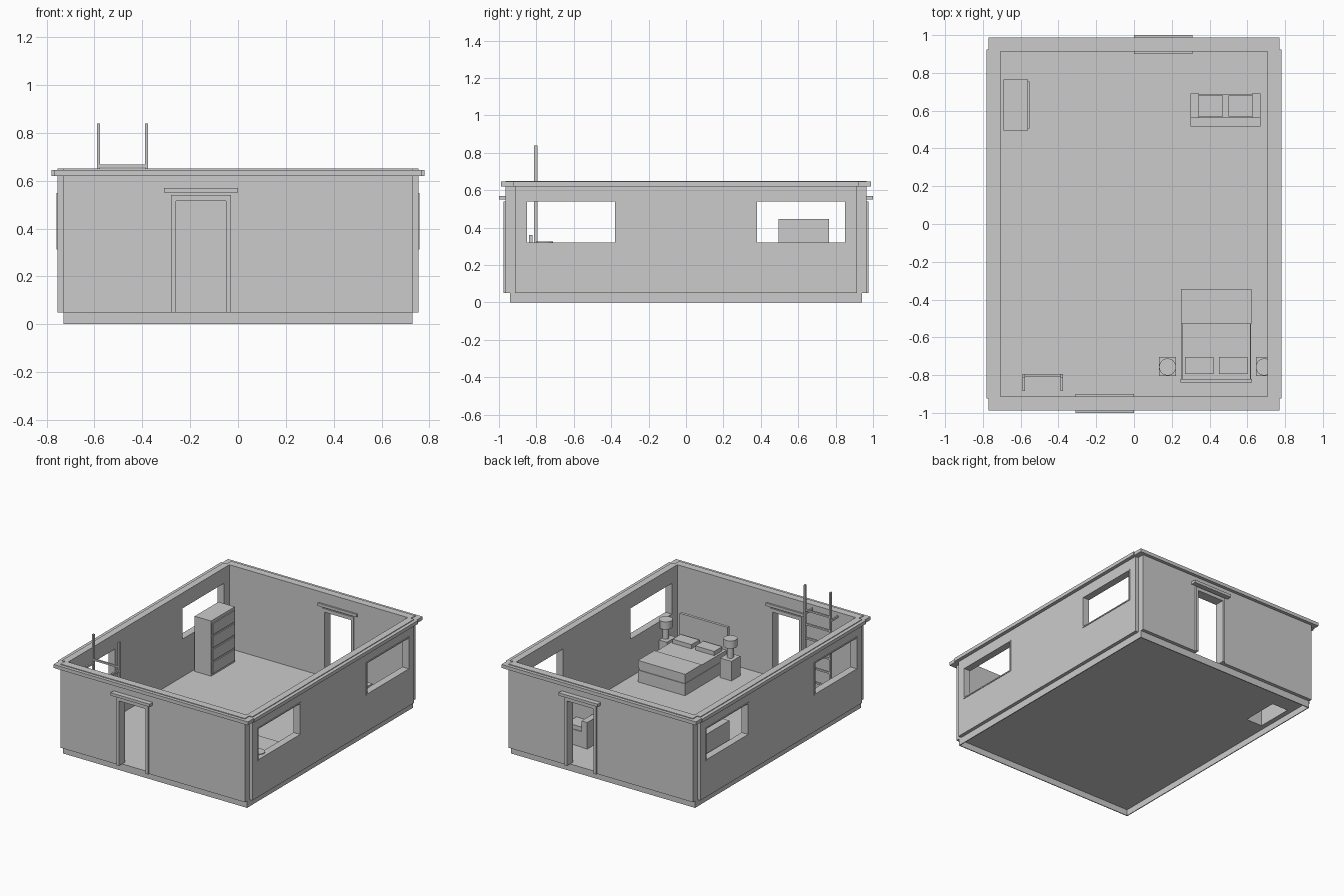
import bpy
import bmesh
from mathutils import Matrix

old = bpy.data.objects.get("Cube")
if old:
    bpy.data.objects.remove(old, do_unlink=True)

grey = bpy.data.materials.new("plain_grey")
grey.use_nodes = True
COLOUR = (0.6, 0.6, 0.6, 1)
grey.diffuse_color = COLOUR
grey.node_tree.nodes["Principled BSDF"].inputs["Base Color"].default_value = COLOUR


def finish(name, bm):
    mesh = bpy.data.meshes.new(name)
    bm.to_mesh(mesh)
    bm.free()
    mesh.materials.append(grey)
    obj = bpy.data.objects.new(name, mesh)
    bpy.context.collection.objects.link(obj)
    return obj


def add_box(bm, x, y, z):
    size = [b - a for a, b in (x, y, z)]
    mid = [(a + b) / 2 for a, b in (x, y, z)]
    bmesh.ops.create_cube(bm, size=1, matrix=Matrix.Translation(mid) @ Matrix.Diagonal((*size, 1)))


def boxes(name, *parts):
    bm = bmesh.new()
    for part in parts:
        add_box(bm, *part)
    return finish(name, bm)


def holed_slab(name, u, v, w, holes, place):
    """Slab over u and v, w thick, with rectangular holes cut through."""
    us = sorted({*u, *(a for h in holes for a in h[0])})
    vs = sorted({*v, *(a for h in holes for a in h[1])})
    bm = bmesh.new()
    grid = [[bm.verts.new(place(a, b, w[0])) for b in vs] for a in us]
    for i in range(len(us) - 1):
        for j in range(len(vs) - 1):
            cu, cv = (us[i] + us[i + 1]) / 2, (vs[j] + vs[j + 1]) / 2
            if not any(h[0][0] < cu < h[0][1] and h[1][0] < cv < h[1][1] for h in holes):
                bm.faces.new((grid[i][j], grid[i + 1][j], grid[i + 1][j + 1], grid[i][j + 1]))
    new = bmesh.ops.extrude_face_region(bm, geom=bm.faces[:], use_keep_orig=True)["geom"]
    far = [e for e in new if isinstance(e, bmesh.types.BMVert)]
    bmesh.ops.translate(bm, verts=far, vec=place(0, 0, w[1] - w[0]))
    bmesh.ops.delete(bm, geom=[x for x in bm.verts if not x.link_faces], context='VERTS')
    bmesh.ops.recalc_face_normals(bm, faces=bm.faces[:])
    return finish(name, bm)


def sheet(name, u, v, w, place, flip=False):
    """Flat single-sided panel lying on a wall."""
    bm = bmesh.new()
    corners = [(u[0], v[0]), (u[1], v[0]), (u[1], v[1]), (u[0], v[1])]
    face = bm.faces.new([bm.verts.new(place(a, b, w)) for a, b in corners])
    if flip:
        face.normal_flip()
    return finish(name, bm)


def turned(span, sign):
    """Range after a half turn when sign is -1."""
    return tuple(sorted(sign * v for v in span))


FLOOR = 0.05
WALL_TOP = 0.65
OPEN_Z = (0.32, 0.54)
WINDOWS = ((-0.85, -0.38), (0.38, 0.85))
DOOR_X = (-0.26, -0.05)
DOOR_TOP = 0.515
BX, BY = 0.73, 0.94


def flat(u, v, w):
    return (u, v, w)


# Thin floor with a gap under the chest, on a hollow skirting
holed_slab("floor", (-BX, BX), (-BY, BY), (0.044, FLOOR),
           [((-0.689, -0.561), (0.496, 0.763))], flat)
RIM = 0.006
holed_slab("base_skirting", (-BX, BX), (-BY, BY), (0, 0.046),
           [((RIM - BX, BX - RIM), (RIM - BY, BY - RIM))], flat)

for s, side in ((1, "front"), (-1, "back")):
    def T(x, y, z, s=s):
        return turned(x, s), turned(y, s), z

    def on_end(u, v, w, s=s):
        return (s * u, -s * w, v)

    # End wall with doorway and flat panel
    holed_slab(side + "_wall", (-0.73, 0.73), (FLOOR, WALL_TOP), (0.912, 0.965),
               [(DOOR_X, (FLOOR, DOOR_TOP))], on_end)
    sheet(side + "_wall_panel", (-0.68, -0.29), (0.245, 0.48), 0.967, on_end)
    # Door trim and lintel
    fy = (-0.977, -0.905)
    boxes(side + "_door_frame",
          T((-0.28, DOOR_X[0]), fy, (FLOOR, 0.54)),
          T((DOOR_X[1], -0.03), fy, (FLOOR, 0.54)),
          T(DOOR_X, fy, (DOOR_TOP, 0.54)))
    boxes(side + "_door_lintel", T((-0.31, 0), (-1, -0.9), (0.55, 0.57)))
    boxes(side + "_cornice", T((-0.77, 0.77), (-0.988, -0.918), (0.62, 0.645)))

sheet("back_wall_slot", (0.56, 0.6), (0.27, 0.43), 0.967, lambda u, v, w: (-u, w, v))

for s, side in ((1, "left"), (-1, "right")):
    def on_side(u, v, w, s=s):
        return (s * w, s * u, v)

    # Side wall with two windows and a flat panel
    holed_slab(side + "_wall", (-0.915, 0.915), (FLOOR, WALL_TOP), (0.707, 0.755),
               [(y, OPEN_Z) for y in WINDOWS], on_side)
    sheet(side + "_inner_panel", (-0.17, 0.17), (0.2, 0.48), 0.705, on_side, flip=True)
    # Window linings
    fx = turned((0.709, 0.759), s)
    lining = []
    a, b = OPEN_Z
    t = 0.008
    for y0, y1 in WINDOWS:
        lining += [(fx, (y0 - t, y1 + t), (a - t, a)), (fx, (y0 - t, y1 + t), (b, b + t)),
                   (fx, (y0 - t, y0), (a, b)), (fx, (y1, y1 + t), (a, b))]
    boxes(side + "_window_frames", *lining)
    boxes(side + "_cornice", (turned((0.713, 0.78), s), (-0.925, 0.925), (0.62, 0.645)))

# Bed
boxes("bed_frame", ((0.25, 0.62), (-0.82, -0.345), (FLOOR, 0.135)))
boxes("mattress", ((0.253, 0.617), (-0.82, -0.35), (0.135, 0.195)))
boxes("blanket", ((0.248, 0.622), (-0.53, -0.345), (0.15, 0.204)))
boxes("headboard", ((0.245, 0.625), (-0.84, -0.82), (FLOOR, 0.36)))
boxes("pillows", *[((x, x + 0.15), (-0.795, -0.705), (0.19, 0.225)) for x in (0.27, 0.45)])

# Bedside tables with lamps
for side, x0, x1 in (("right", 0.133, 0.223), ("left", 0.645, 0.735)):
    boxes(side + "_nightstand", ((x0, x1), (-0.805, -0.705), (FLOOR, 0.19)))
    bm = bmesh.new()
    for radius, a, b in ((0.022, 0.19, 0.28), (0.045, 0.27, 0.325)):
        bmesh.ops.create_cone(bm, cap_ends=True, segments=24, radius1=radius, radius2=radius,
                              depth=b - a,
                              matrix=Matrix.Translation(((x0 + x1) / 2, -0.757, (a + b) / 2)))
    lamp = finish(side + "_lamp", bm)
    bpy.ops.object.select_all(action='DESELECT')
    lamp.select_set(True)
    bpy.context.view_layer.objects.active = lamp
    bpy.ops.object.shade_smooth_by_angle()

# Sofa facing the back door
boxes("sofa_seat", ((0.34, 0.63), (0.56, 0.685), (FLOOR, 0.16)))
boxes("sofa_back", ((0.3, 0.67), (0.515, 0.565), (FLOOR, 0.3)))
boxes("sofa_arms", *[((x, x + 0.045), (0.565, 0.69), (FLOOR, 0.24)) for x in (0.3, 0.625)])
boxes("sofa_cushions", *[((x, x + 0.125), (0.57, 0.68), (0.16, 0.19)) for x in (0.345, 0.5)])

# Chest of drawers, open underneath
bm = bmesh.new()
add_box(bm, (-0.69, -0.56), (0.495, 0.764), (FLOOR, 0.445))
bottom = min(bm.faces, key=lambda f: f.calc_center_median().z)
bmesh.ops.delete(bm, geom=[bottom], context='FACES_ONLY')
finish("chest_body", bm)
boxes("chest_drawers", *[((-0.57, -0.553), (0.505, 0.754), (z, z + 0.08))
                         for z in [0.065 + 0.093 * i for i in range(4)]])

# Ladder with hooks to the wall
RAILS = ((-0.59, -0.578), (-0.388, -0.376))
boxes("ladder_rails", *[(x, (-0.812, -0.795), (FLOOR, 0.84)) for x in RAILS])
boxes("ladder_hooks", *[(x, (-0.885, -0.8), (0.628, 0.643)) for x in RAILS])
boxes("ladder_rungs", *[((-0.58, -0.387), (-0.81, -0.797), (z, z + 0.012))
                        for z in [0.655 - 0.1 * i for i in range(7)]])
